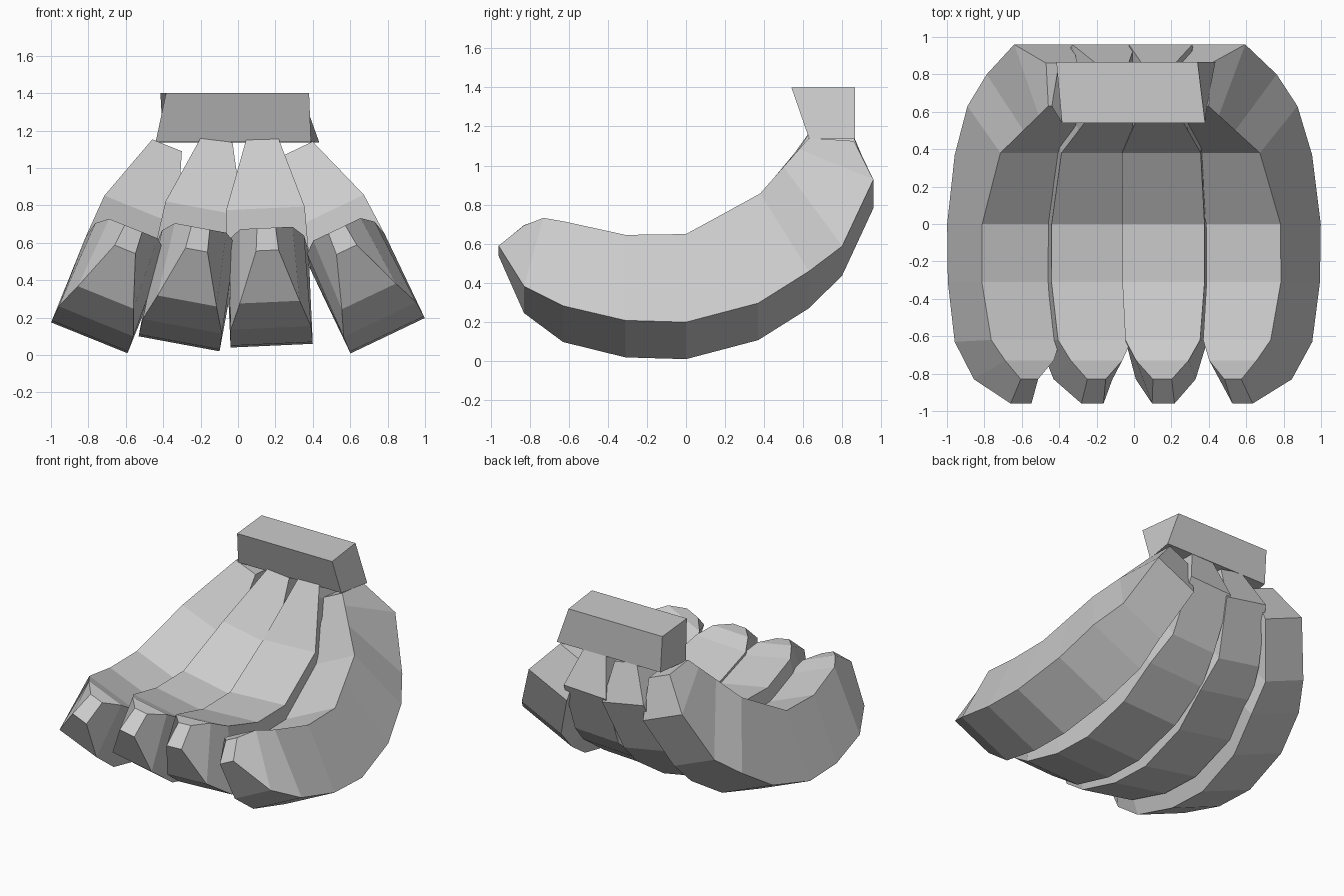
import bpy, bmesh
from math import radians
from mathutils import Matrix

if "Cube" in bpy.data.objects:
    bpy.data.objects.remove(bpy.data.objects["Cube"])

# Banana stations: top (y, height, half width), bottom (y, height, half width)
STATIONS = [
    ((-.83, .63, .05), (-.96, .51, .06)),
    ((-.73, .63, .14), (-.83, .233, .16)),
    ((-.62, .58, .20), (-.63, .095, .215)),
    ((-.31, .495, .22), (-.31, .01, .22)),
    ((0, .50, .22), (0, 0, .22)),
    ((.19, .617, .215), (.37, .108, .22)),
    ((.38, .735, .21), (.63, .289, .22)),
    ((.50, .915, .15), (.80, .453, .175)),
    ((.58, 1.035, .11), (.96, .833, .17)),
    ((.63, 1.11, .085), (.86, 1.09, .09)),
]


def finish(name, bm):
    bmesh.ops.recalc_face_normals(bm, faces=bm.faces[:])
    mesh = bpy.data.meshes.new(name)
    bm.to_mesh(mesh)
    bm.free()
    obj = bpy.data.objects.new(name, mesh)
    bpy.context.collection.objects.link(obj)
    return obj


def loft(name, rings, matrix=Matrix()):
    bm = bmesh.new()
    rows = [[bm.verts.new(matrix @ Matrix.Translation(p).translation) for p in r] for r in rings]
    for a, b in zip(rows, rows[1:]):
        for i in range(4):
            j = (i + 1) % 4
            bm.faces.new((a[i], a[j], b[j], b[i]))
    bm.faces.new(rows[0])
    bm.faces.new(rows[-1])
    return finish(name, bm)


# Four bananas fanned out below the crown: bottom centre x, z and lean
rings = [[(-tw, ty, th), (tw, ty, th), (bw, by, bh), (-bw, by, bh)]
         for (ty, th, tw), (by, bh, bw) in STATIONS]
for i, (x, z, lean) in enumerate([(-.795, .092, 22), (-.315, .06, 10.5),
                                  (.18, .05, -2.6), (.80, .103, -25.5)]):
    m = Matrix.Translation((x, 0, z)) @ Matrix.Rotation(radians(lean), 4, 'Y')
    loft(f"banana_{i + 1}", rings, m)

# Skewed crown block joining the stems
loft("crown", [
    [(-.44, .63, 1.14), (.39, .63, 1.14), (.435, .865, 1.135), (-.40, .865, 1.135)],
    [(-.385, .54, 1.4), (.38, .54, 1.4), (.34, .865, 1.4), (-.415, .865, 1.4)],
])
